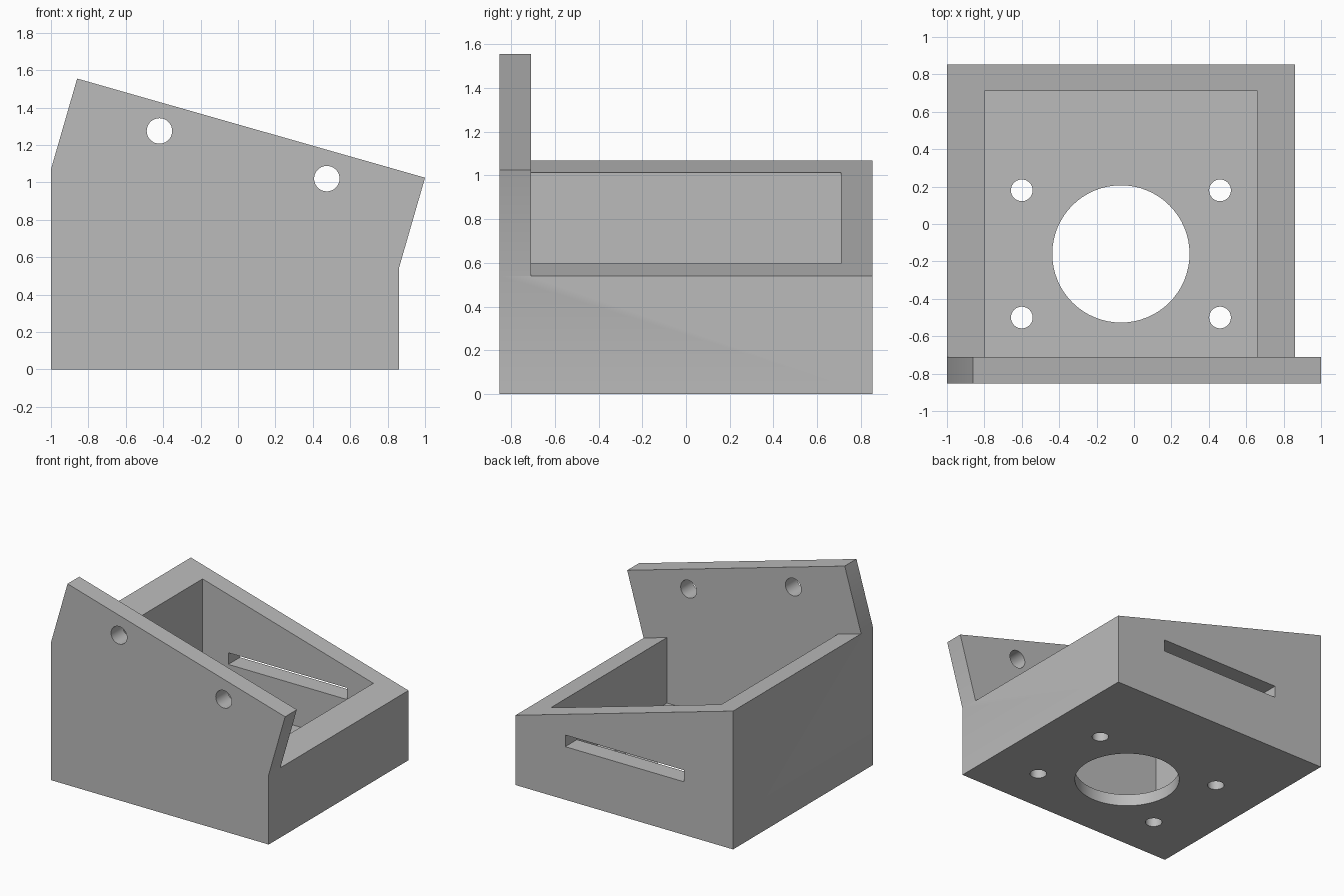
import bpy
import bmesh
from math import radians
from mathutils import Matrix, Vector

if "Cube" in bpy.data.objects:
    bpy.data.objects.remove(bpy.data.objects["Cube"], do_unlink=True)

LEFT, RIGHT, BACK = -1.0, 0.86, 0.853
PLATE_BACK = -0.71
HIGH, LOW = 1.07, 0.54
SLOPE = (LOW - HIGH) / (RIGHT - LEFT)
FLOOR = 0.09


def make_object(name, bm):
    bmesh.ops.recalc_face_normals(bm, faces=bm.faces)
    mesh = bpy.data.meshes.new(name)
    bm.to_mesh(mesh)
    bm.free()
    obj = bpy.data.objects.new(name, mesh)
    bpy.context.scene.collection.objects.link(obj)
    return obj


def extrude_profile(name, points, y0, y1):
    """Prism with an x-z outline, running from y0 to y1."""
    bm = bmesh.new()
    face = bm.faces.new([bm.verts.new((x, y0, z)) for x, z in points])
    new = bmesh.ops.extrude_face_region(bm, geom=[face])["geom"]
    moved = [v for v in new if isinstance(v, bmesh.types.BMVert)]
    bmesh.ops.translate(bm, verts=moved, vec=(0, y1 - y0, 0))
    return make_object(name, bm)


def block(name, x0, x1, y0, y1, z0, z1):
    return extrude_profile(name, [(x0, z0), (x1, z0), (x1, z1), (x0, z1)], y0, y1)


def drill(name, centre, radius, depth, axis):
    bm = bmesh.new()
    turn = Matrix.Rotation(radians(90), 4, "X") if axis == "Y" else Matrix()
    bmesh.ops.create_cone(bm, cap_ends=True, segments=64, radius1=radius,
                          radius2=radius, depth=depth,
                          matrix=Matrix.Translation(Vector(centre)) @ turn)
    return make_object(name, bm)


def cut(target, cutter):
    cutter.hide_render = True
    mod = target.modifiers.new("cut", "BOOLEAN")
    mod.operation = "DIFFERENCE"
    mod.solver = "EXACT"
    mod.object = cutter
    bpy.context.view_layer.objects.active = target
    bpy.ops.object.modifier_apply(modifier=mod.name)
    bpy.data.objects.remove(cutter, do_unlink=True)


# Housing outline, including the tilted front plate
housing = extrude_profile("bracket_housing", [
    (LEFT, 0), (RIGHT, 0), (RIGHT, LOW), (1.0, 1.025), (-0.86, 1.555), (LEFT, HIGH)],
    -BACK, BACK)

# Sloping top behind the front plate
start, end = LEFT - 0.3, RIGHT + 0.5
rim = lambda x: HIGH - 0.001 + SLOPE * (x - LEFT)
cut(housing, extrude_profile("slope_cutter", [
    (start, rim(start)), (end, rim(end)), (end, 3), (start, 3)], PLATE_BACK, 1.2))

# Inner pocket
cut(housing, block("pocket_cutter", -0.8, 0.66, PLATE_BACK, 0.71, FLOOR, 2))

# Slot through the back wall
cut(housing, block("slot_cutter", -0.58, 0.435, 0.6, 1, 0.41, 0.5))

# Large floor opening and four screw holes around it
cx, cy = -0.07, -0.16
cut(housing, drill("opening_cutter", (cx, cy, FLOOR / 2), 0.367, 0.3, "Z"))
for sx in (-1, 1):
    for sy in (-1, 1):
        cut(housing, drill("screw_cutter", (cx + sx * 0.53, cy + sy * 0.34, FLOOR / 2),
                           0.058, 0.3, "Z"))

# Two mounting holes near the top of the front plate
for x, z in ((-0.42, 1.275), (0.475, 1.02)):
    cut(housing, drill("mount_cutter", (x, -0.78, z), 0.068, 0.4, "Y"))

# Plain grey finish
grey = bpy.data.materials.new("plain_grey")
grey.use_nodes = True
colour = (0.5, 0.5, 0.5, 1)
grey.diffuse_color = colour
grey.node_tree.nodes["Principled BSDF"].inputs["Base Color"].default_value = colour
housing.data.materials.clear()
housing.data.materials.append(grey)
for poly in housing.data.polygons:
    poly.material_index = 0

# Smooth hole walls, sharp edges elsewhere
bpy.ops.object.select_all(action="DESELECT")
housing.select_set(True)
bpy.context.view_layer.objects.active = housing
bpy.ops.object.shade_smooth_by_angle(angle=radians(30))
